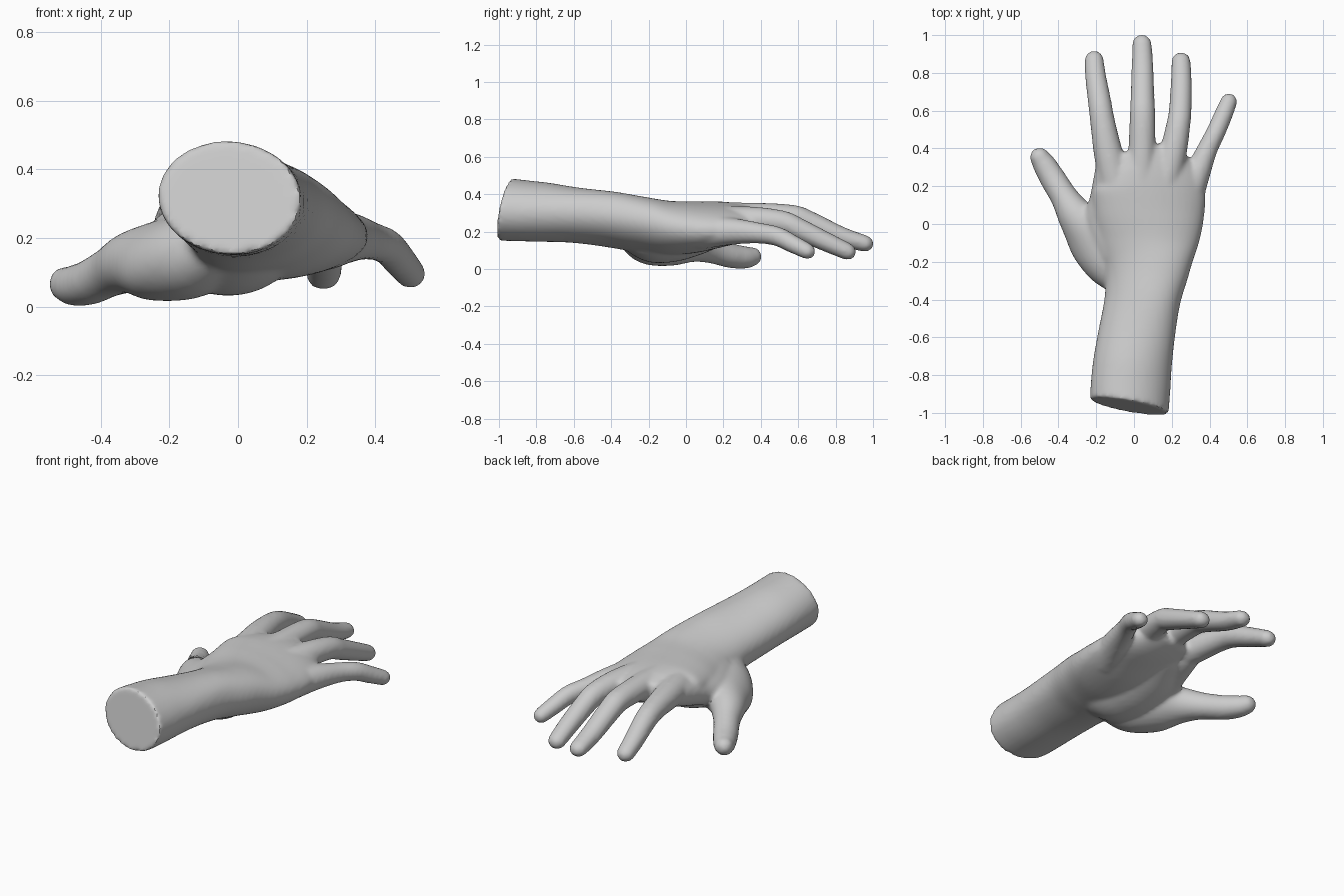
import bpy, bmesh, math
from mathutils import Vector

skin = bpy.data.materials.new("plain grey")
skin.diffuse_color = (0.6, 0.6, 0.6, 1)


def spow(v, e):
    return math.copysign(abs(v) ** e, v)


def spline(rows, steps):
    """Catmull-Rom resampling of rows of numbers."""
    out = []
    for i in range(len(rows) - 1):
        a, b, c, d = (rows[max(0, min(len(rows) - 1, i + k))] for k in (-1, 0, 1, 2))
        for s in range(steps):
            t = s / steps
            out.append([0.5 * (2 * q + (r - p) * t + (2 * p - 5 * q + 4 * r - u) * t * t
                               + (3 * q - p - 3 * r + u) * t ** 3)
                        for p, q, r, u in zip(a, b, c, d)])
    return out + [list(rows[-1])]


def loft(bm, rows, n=28, round_tip=True, first_dir=None):
    """Skin of oval sections: x, y, z, half width, half thickness, roll, squareness."""
    rows = spline(rows, 6)
    pts = [Vector(r[:3]) for r in rows]
    secs = []
    for i, r in enumerate(rows):
        t = (pts[min(i + 1, len(pts) - 1)] - pts[max(i - 1, 0)]).normalized()
        if first_dir and i < 10:
            t = Vector(first_dir).normalized().lerp(t, i / 10).normalized()
        secs.append((pts[i], t, r[3], r[4], math.radians(r[5]), r[6] if len(r) > 6 else 1))
    if round_tip:
        p, t, w, h, roll, e = secs[-1]
        for a in (20, 40, 60, 75, 86):
            a = math.radians(a)
            secs.append((p + t * w * math.sin(a), t, w * math.cos(a), h * math.cos(a), roll, e))
    rings = []
    for p, t, w, h, roll, e in secs:
        side = t.cross(Vector((0, 0, 1))).normalized()
        up = side.cross(t)
        u = side * math.cos(roll) + up * math.sin(roll)
        v = up * math.cos(roll) - side * math.sin(roll)
        rings.append([bm.verts.new(p + u * w * spow(math.cos(k * math.tau / n), e)
                                   + v * h * spow(math.sin(k * math.tau / n), e))
                      for k in range(n)])
    for a, b in zip(rings, rings[1:]):
        for k in range(n):
            bm.faces.new((a[k], a[(k + 1) % n], b[(k + 1) % n], b[k]))
    bm.faces.new(rings[0][::-1])
    bm.faces.new(rings[-1])


bm = bmesh.new()

# forearm, wrist and palm
loft(bm, [(-.025, -.966, .318, .212, .168, -8, 1),
          (-.018, -.86, .311, .212, .163, -5, 1),
          (-.008, -.74, .303, .209, .158, 0, 1),
          (.015, -.58, .287, .204, .146, 10, .95),
          (.045, -.40, .265, .204, .140, 18, .9),
          (.065, -.25, .240, .230, .142, 13, .93),
          (.07, -.10, .220, .272, .145, 3, .97),
          (.075, .05, .225, .297, .136, -4, .97),
          (.08, .20, .242, .295, .113, -8, .97),
          (.065, .31, .255, .23, .09, -9, .97),
          (.045, .40, .266, .15, .06, -7, 1)],
     n=40, round_tip=False, first_dir=(.17, 1, -.19))

# heel of the palm, filling between the thumb and little finger sides
loft(bm, [(.02, -.34, .205, .12, .075, 0),
          (.01, -.20, .16, .16, .115, 12),
          (-.01, -.08, .155, .18, .115, 12),
          (-.02, .05, .18, .18, .105, 8),
          (-.01, .18, .225, .15, .095, 0)])

# heel of the thumb and thumb
loft(bm, [(-.03, -.30, .20, .10, .08, 0),
          (-.125, -.20, .15, .14, .12, 15),
          (-.215, -.07, .138, .15, .114, 25),
          (-.305, .04, .13, .102, .092, 25),
          (-.368, .14, .103, .074, .073, 20),
          (-.43, .24, .072, .069, .066, 15),
          (-.475, .315, .062, .062, .06, 10),
          (-.499, .352, .066, .053, .052, 10)])

# web between thumb and index side
loft(bm, [(-.08, -.14, .20, .13, .11, 18),
          (-.15, .0, .20, .12, .095, 18),
          (-.145, .13, .225, .09, .085, 10),
          (-.125, .28, .26, .082, .078, 0)])

# index, middle, ring and little finger
fingers = [
    [(-.09, .18, .265, .09, .085, 0), (-.137, .38, .275, .077, .073, 0),
     (-.166, .54, .27, .066, .063, 0), (-.181, .64, .248, .062, .06, 0),
     (-.203, .78, .187, .056, .052, 0), (-.211, .868, .145, .051, .046, 0)],
    [(.035, .18, .275, .085, .082, 0), (.042, .38, .285, .073, .07, 0),
     (.045, .57, .28, .068, .063, 0), (.045, .66, .25, .064, .06, 0),
     (.045, .83, .175, .058, .052, 0), (.042, .952, .138, .052, .045, 0)],
    [(.15, .15, .25, .085, .088, 0), (.203, .36, .262, .074, .072, 0),
     (.234, .52, .248, .064, .063, 0), (.245, .61, .21, .06, .059, 0),
     (.25, .75, .145, .056, .052, 0), (.249, .86, .095, .051, .046, 0)],
    [(.25, .08, .20, .10, .095, 0), (.327, .25, .202, .072, .072, 0),
     (.386, .39, .192, .055, .056, 0), (.435, .49, .174, .051, .052, 0),
     (.472, .575, .132, .049, .048, 0), (.502, .648, .096, .045, .043, 0)],
]
for f in fingers:
    loft(bm, f)

mesh = bpy.data.meshes.new("hand")
bmesh.ops.recalc_face_normals(bm, faces=bm.faces)
bm.to_mesh(mesh)
bm.free()
mesh.materials.append(skin)
hand = bpy.data.objects.new("hand", mesh)
bpy.context.collection.objects.link(hand)

# fuse the parts into one skin and soften the joins
fuse = hand.modifiers.new("fuse", "REMESH")
fuse.mode = 'VOXEL'
fuse.voxel_size = .012
soft = hand.modifiers.new("soften", "SMOOTH")
soft.factor = .5
soft.iterations = 8

bpy.context.view_layer.objects.active = hand
hand.select_set(True)
for m in ("fuse", "soften"):
    bpy.ops.object.modifier_apply(modifier=m)
bpy.ops.object.shade_smooth_by_angle(angle=math.radians(40))
